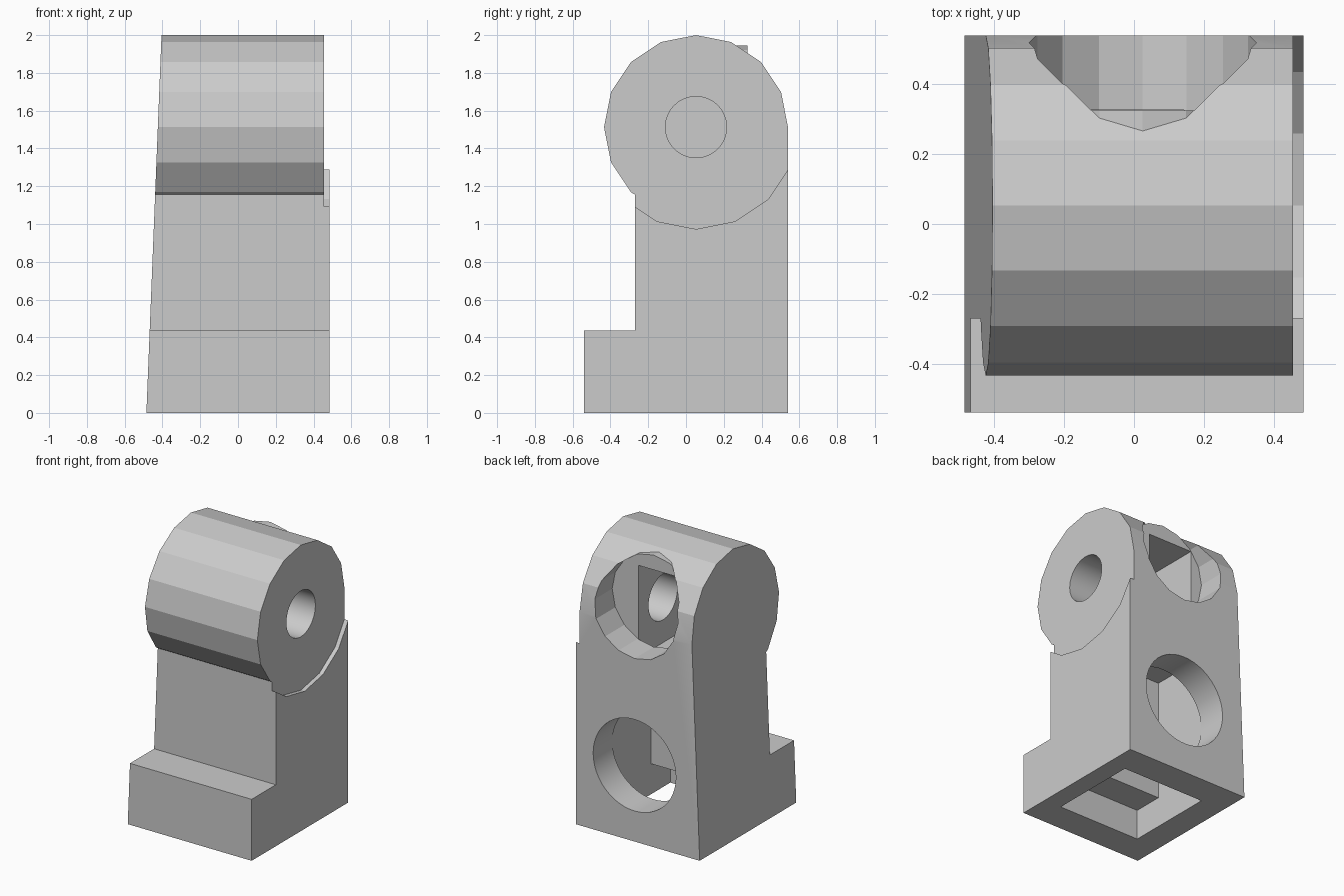
import bpy, bmesh
from math import pi, sin, cos, radians
from mathutils import Matrix

if "Cube" in bpy.data.objects:
    bpy.data.objects.remove(bpy.data.objects["Cube"])

CY, CZ, R = 0.053, 1.513, 0.487      # hip barrel axis and radius
PX, PR = 0.025, 0.325                # rear peg holes: x centre and radius


def to_object(name, bm):
    bmesh.ops.recalc_face_normals(bm, faces=bm.faces[:])
    mesh = bpy.data.meshes.new(name)
    bm.to_mesh(mesh)
    bm.free()
    obj = bpy.data.objects.new(name, mesh)
    bpy.context.collection.objects.link(obj)
    return obj


def box(name, x, y, z):
    bm = bmesh.new()
    bmesh.ops.create_cube(bm, size=1)
    for v in bm.verts:
        v.co = [r[0] if c < 0 else r[1] for c, r in zip(v.co, (x, y, z))]
    return to_object(name, bm)


def prism(name, axis, a, b, u, z, radius, sides):
    """Round bar along x or y from a to b; u, z locate its axis."""
    bm = bmesh.new()
    ring = []
    for i in range(sides):
        t = 2 * pi * i / sides
        p, q = u + radius * cos(t), z + radius * sin(t)
        ring.append(bm.verts.new((a, p, q) if axis == 'x' else (p, a, q)))
    face = bm.faces.new(ring)
    res = bmesh.ops.extrude_face_region(bm, geom=[face])
    top = [g for g in res['geom'] if isinstance(g, bmesh.types.BMVert)]
    bmesh.ops.translate(bm, verts=top, vec=(b - a, 0, 0) if axis == 'x' else (0, b - a, 0))
    return to_object(name, bm)


def combine(target, tool, operation='DIFFERENCE'):
    tool.hide_render = True
    mod = target.modifiers.new(tool.name, 'BOOLEAN')
    mod.operation, mod.object, mod.solver = operation, tool, 'EXACT'
    bpy.context.view_layer.objects.active = target
    bpy.ops.object.modifier_apply(modifier=mod.name)
    bpy.data.objects.remove(tool)


# Side profile: foot, shin and 16-sided hip barrel, with a tapered left side
arc = [(CY + R * cos(radians(22.5 * i)), CZ + R * sin(radians(22.5 * i))) for i in range(11)]
profile = [(-0.54, 0), (0.54, 0)] + arc + [(-0.27, 1.155), (-0.27, 0.435), (-0.54, 0.435)]
bm = bmesh.new()
left = [bm.verts.new((-0.485 + 0.04 * z, y, z)) for y, z in profile]
right = [bm.verts.new((0.485, y, z)) for y, z in profile]
bm.faces.new(left)
bm.faces.new(right)
n = len(profile)
for i in range(n):
    j = (i + 1) % n
    bm.faces.new((left[i], left[j], right[j], right[i]))
leg = to_object("leg", bm)

# Recessed disc on the right side of the hip
combine(leg, prism("hip_recess", 'x', 0.455, 0.7, CY, CZ, 0.54, 16))

# Upper rear socket: small lip proud of the barrel, then the pocket
combine(leg, prism("socket_lip", 'y', 0.15, 0.35, PX, 1.62, PR, 16), 'UNION')
combine(leg, prism("socket_bore", 'y', 0.325, 0.8, PX, 1.62, PR + 0.0005, 16))

# Hip chamber behind the socket, and the axle hole leading into it
combine(leg, box("hip_chamber", (-0.211, 0.143), (-0.272, 0.3255), (1.19, 1.84)))
combine(leg, prism("axle_hole", 'x', 0.0, 0.7, CY, CZ, 0.162, 48))

# Hollow foot and shin, open at the bottom
combine(leg, box("foot_cavity", (-0.3, 0.35), (-0.325, 0.325), (-0.2, 0.215)))
combine(leg, box("shin_cavity", (-0.3, 0.35), (-0.11, 0.325), (0.1, 1.075)))

# Lower rear round hole
combine(leg, prism("lower_hole", 'y', 0.2, 0.8, PX, 0.54, PR - 0.001, 48))

# Smooth only the fine round holes
bpy.ops.object.select_all(action='DESELECT')
leg.select_set(True)
bpy.context.view_layer.objects.active = leg
bpy.ops.object.shade_smooth_by_angle(angle=radians(12))
